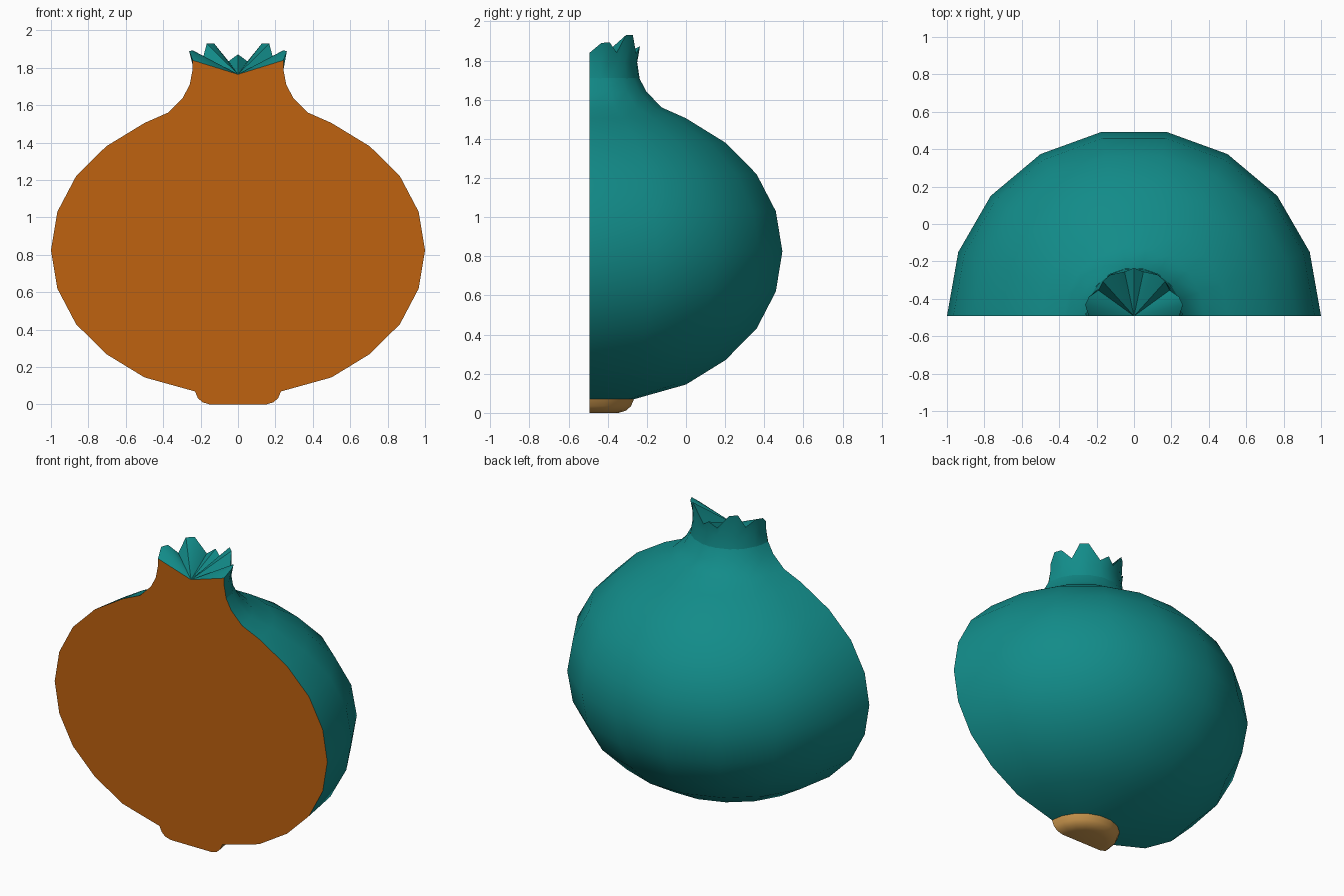
import bpy, bmesh, math

if "Cube" in bpy.data.objects:
    bpy.data.objects.remove(bpy.data.objects["Cube"])

AXIS_Y = -0.4924  # the lathe axis lies in the flat cut plane


def material(name, rgb):
    m = bpy.data.materials.new(name)
    m.diffuse_color = (*rgb, 1)
    m.use_nodes = True
    m.node_tree.nodes["Principled BSDF"].inputs["Base Color"].default_value = m.diffuse_color
    return m


teal = material("teal skin", (0.006, 0.26, 0.25))
orange = material("orange flesh", (0.52, 0.122, 0.005))
tan = material("tan base", (0.60, 0.31, 0.075))


def polar(r, deg, z):
    a = math.radians(deg)
    return (r * math.cos(a), AXIS_Y + r * math.sin(a), z)


def finish(name, bm, mat, smooth_angle=None):
    bmesh.ops.recalc_face_normals(bm, faces=bm.faces)
    me = bpy.data.meshes.new(name)
    bm.to_mesh(me)
    bm.free()
    ob = bpy.data.objects.new(name, me)
    bpy.context.collection.objects.link(ob)
    me.materials.append(mat)
    if smooth_angle:
        bpy.ops.object.select_all(action='DESELECT')
        ob.select_set(True)
        bpy.context.view_layer.objects.active = ob
        bpy.ops.object.shade_smooth_by_angle(angle=math.radians(smooth_angle))
    return ob


def skin_rings(bm, rings):
    """Join rows of points with quads; returns the rows of vertices."""
    rows = [[bm.verts.new(p) for p in ring] for ring in rings]
    for lo, hi in zip(rows, rows[1:]):
        for i in range(len(lo) - 1):
            bm.faces.new((lo[i], lo[i + 1], hi[i + 1], hi[i]))
    return rows


def orient(bm, outward_z):
    """Open shells: make the normals point away from the axis."""
    bmesh.ops.recalc_face_normals(bm, faces=bm.faces)


def half_lathe(name, profile, mat, angle):
    bm = bmesh.new()
    skin_rings(bm, [[polar(r, 20 * i, z) for i in range(10)] for r, z in profile])
    # flat cut side closes the half solid while normals are computed
    bmesh.ops.recalc_face_normals(bm, faces=bm.faces)
    f = max(bm.faces, key=lambda f: f.calc_area())
    c = f.calc_center_median()
    if f.normal.x * c.x + f.normal.y * (c.y - AXIS_Y) < 0:
        bmesh.ops.reverse_faces(bm, faces=bm.faces)
    me = bpy.data.meshes.new(name)
    bm.to_mesh(me)
    bm.free()
    ob = bpy.data.objects.new(name, me)
    bpy.context.collection.objects.link(ob)
    me.materials.append(mat)
    bpy.ops.object.select_all(action='DESELECT')
    ob.select_set(True)
    bpy.context.view_layer.objects.active = ob
    bpy.ops.object.shade_smooth_by_angle(angle=math.radians(angle))


# Fruit body and the small foot under it
base = [(0.0005, 0.0), (0.15, 0.0), (0.19, 0.012), (0.215, 0.035), (0.23, 0.07)]
body = [(0.23, 0.07), (0.5, 0.145), (0.705, 0.27), (0.866, 0.43), (0.966, 0.62),
        (1.0, 0.825), (0.966, 1.03), (0.866, 1.22), (0.705, 1.38), (0.5, 1.505),
        (0.375, 1.56), (0.295, 1.64), (0.258, 1.71)]
half_lathe("base", base, tan, 60)
half_lathe("fruit_body", body, teal, 60)

# Crown: zigzag rim (angle, radius, height), mirrored, with a pleated cup inside
rim = [(0, 0.242, 1.84), (13, 0.268, 1.89), (23, 0.262, 1.893), (36, 0.235, 1.84),
       (48, 0.25, 1.93), (60, 0.255, 1.93), (78, 0.243, 1.835), (90, 0.257, 1.872)]
rim += [(180 - a, r, z) for a, r, z in reversed(rim[:-1])]
bm = bmesh.new()
rows = skin_rings(bm, [[polar(0.256, a, 1.705) for a, r, z in rim],
                       [polar(0.243, a, 1.79) for a, r, z in rim],
                       [polar(r, a, z) for a, r, z in rim]])
centre = bm.verts.new((0, AXIS_Y, 1.765))
top = rows[-1]
for a, b in zip(top, top[1:]):
    bm.faces.new((a, b, centre))
bm.normal_update()
finish("crown", bm, teal, 40)

# Flat cut face, covering body, base and neck
side = base[1:] + body[1:] + [(0.243, 1.79), (0.242, 1.84)]
outline = side + [(0, 1.765)] + [(-x, z) for x, z in reversed(side)]
bm = bmesh.new()
face = bm.faces.new([bm.verts.new((x, AXIS_Y, z)) for x, z in outline])
bm.normal_update()
if face.normal.y > 0:
    face.normal_flip()
me = bpy.data.meshes.new("cut_face")
bm.to_mesh(me)
bm.free()
me.materials.append(orange)
bpy.context.collection.objects.link(bpy.data.objects.new("cut_face", me))
